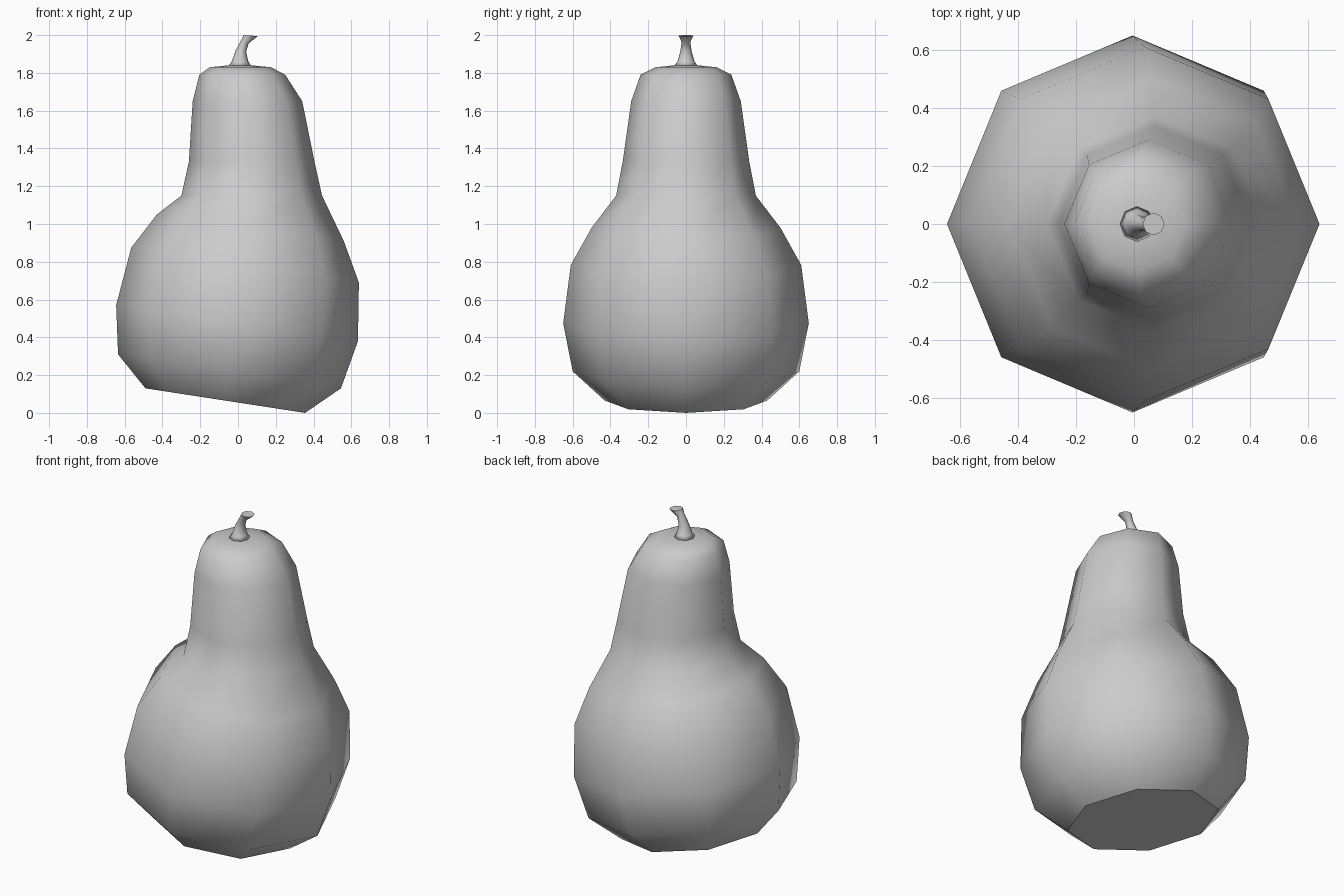
import bpy, bmesh
from math import cos, sin, pi

if "Cube" in bpy.data.objects:
    bpy.data.objects.remove(bpy.data.objects["Cube"])

SIDES = 8


def loft(name, rings, sharp_rings=()):
    """Skin eight-sided rings given as (left x, left z, right x, right z, y radius)."""
    bm = bmesh.new()
    loops = []
    for lx, lz, rx, rz, ry in rings:
        cx, cz, hx, hz = (lx + rx) / 2, (lz + rz) / 2, (rx - lx) / 2, (rz - lz) / 2
        loops.append([bm.verts.new((cx + hx * cos(a), ry * sin(a), cz + hz * cos(a)))
                      for a in (2 * pi * i / SIDES for i in range(SIDES))])
    for low, high in zip(loops, loops[1:]):
        for i in range(SIDES):
            j = (i + 1) % SIDES
            bm.faces.new((low[i], low[j], high[j], high[i]))
    bm.faces.new(loops[0][::-1])
    bm.faces.new(loops[-1])
    for f in bm.faces:
        f.smooth = True
    # crisp ribs along the length, soft blending from ring to ring
    for low, high in zip(loops, loops[1:]):
        for a, b in zip(low, high):
            e = bm.edges.get((a, b))
            e.smooth = e.calc_face_angle() < 0.3
    for k in sharp_rings:
        for i in range(SIDES):
            bm.edges.get((loops[k][i], loops[k][i - 1])).smooth = False
    bmesh.ops.recalc_face_normals(bm, faces=bm.faces)
    mesh = bpy.data.meshes.new(name)
    bm.to_mesh(mesh)
    bm.free()
    obj = bpy.data.objects.new(name, mesh)
    bpy.context.collection.objects.link(obj)
    return obj


# leaning gourd body with a tilted flat base
loft("gourd_body", [
    (-0.49, 0.13, 0.355, 0.0, 0.43),
    (-0.635, 0.31, 0.545, 0.13, 0.60),
    (-0.645, 0.57, 0.635, 0.38, 0.65),
    (-0.565, 0.875, 0.64, 0.69, 0.61),
    (-0.43, 1.05, 0.56, 0.91, 0.50),
    (-0.30, 1.15, 0.445, 1.15, 0.37),
    (-0.26, 1.33, 0.405, 1.33, 0.335),
    (-0.24, 1.65, 0.34, 1.65, 0.29),
    (-0.205, 1.79, 0.25, 1.79, 0.24),
    (-0.15, 1.83, 0.175, 1.83, 0.16),
    (-0.05, 1.84, 0.07, 1.84, 0.062),
], sharp_rings=(0,))

# curved stem flaring at both ends
loft("stem", [
    (-0.05, 1.838, 0.07, 1.838, 0.062),
    (-0.033, 1.86, 0.055, 1.86, 0.045),
    (-0.012, 1.92, 0.043, 1.91, 0.03),
    (0.015, 1.97, 0.056, 1.955, 0.023),
    (0.03, 2.0, 0.105, 1.995, 0.039),
], sharp_rings=(4,))
